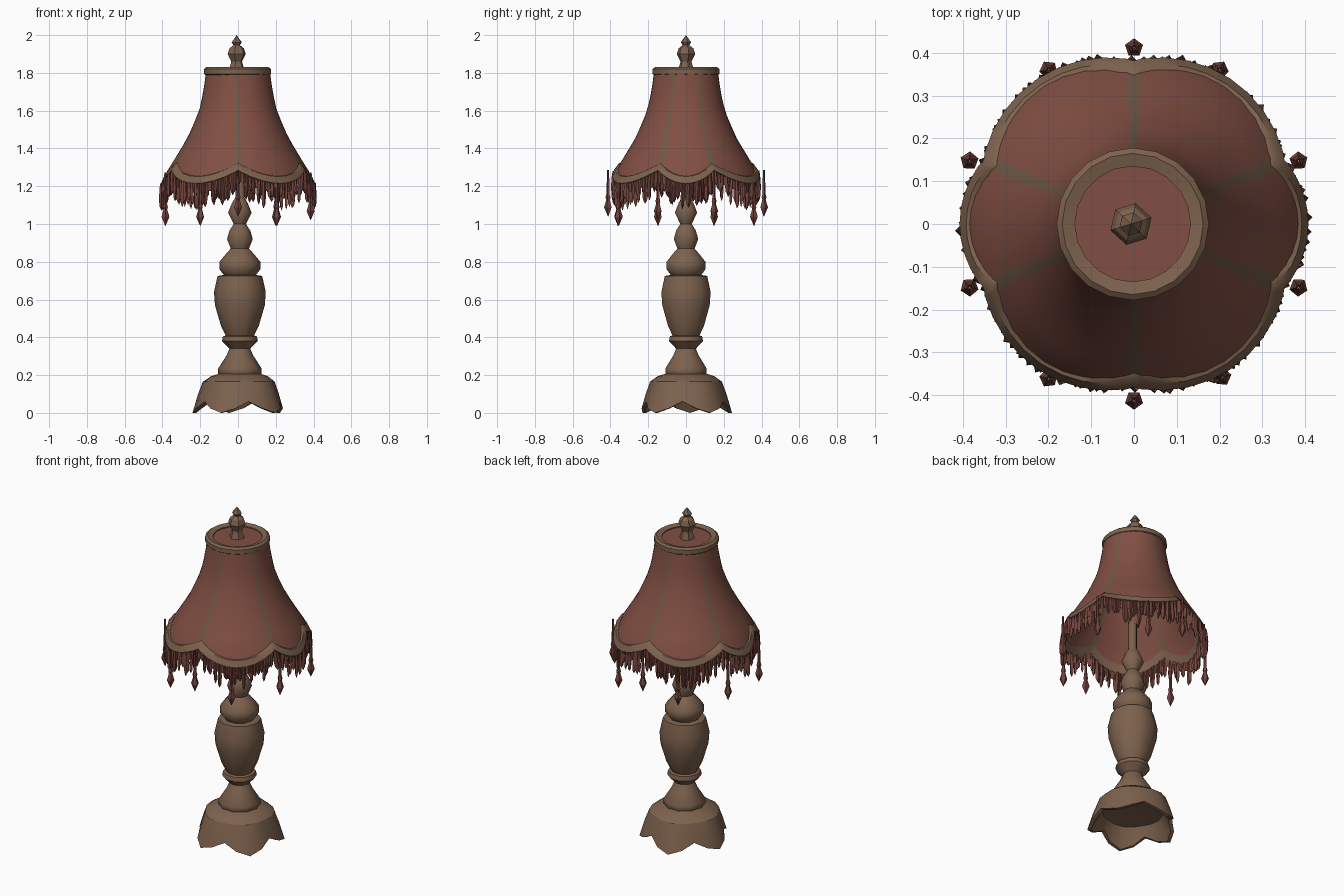
import bpy, bmesh, random
from math import sin, cos, pi, radians

random.seed(4)
if "Cube" in bpy.data.objects:
    bpy.data.objects.remove(bpy.data.objects["Cube"], do_unlink=True)


def material(name, colour):
    mat = bpy.data.materials.new(name)
    mat.use_nodes = True
    mat.diffuse_color = (*colour, 1)
    shader = next(n for n in mat.node_tree.nodes if n.type == 'BSDF_PRINCIPLED')
    shader.inputs["Base Color"].default_value = (*colour, 1)
    return mat


tan = material("antique tan", (0.205, 0.122, 0.075))
seam = material("seam brown", (0.16, 0.097, 0.06))
red = material("dusty red cloth", (0.22, 0.078, 0.056))
fringe_red = material("fringe red", (0.17, 0.056, 0.044))


def polar(r, angle, z, cx=0, cy=0):
    return (cx + r * cos(angle), cy + r * sin(angle), z)


def circle(r, z, sides, cx=0, cy=0, turn=0):
    return [polar(r, turn + 2 * pi * k / sides, z, cx, cy) for k in range(sides)]


def loft(bm, rings, closed=False, rule=None):
    """Skin a stack of equal rings; rule(column) gives a material index."""
    rows = [[bm.verts.new(p) for p in ring] for ring in rings]
    n = len(rows[0])
    pairs = list(zip(rows, rows[1:]))
    if closed:
        pairs.append((rows[-1], rows[0]))
    for a, b in pairs:
        for j in range(n):
            k = (j + 1) % n
            face = bm.faces.new((a[j], b[j], b[k], a[k]))
            face.material_index = rule(j) if rule else 0
    return rows


def finish(name, bm, mats, smooth=None):
    bmesh.ops.remove_doubles(bm, verts=bm.verts, dist=0.0001)
    mesh = bpy.data.meshes.new(name)
    bm.to_mesh(mesh)
    bm.free()
    obj = bpy.data.objects.new(name, mesh)
    bpy.context.collection.objects.link(obj)
    for m in mats:
        mesh.materials.append(m)
    if smooth:
        bpy.ops.object.select_all(action='DESELECT')
        obj.select_set(True)
        bpy.context.view_layer.objects.active = obj
        bpy.ops.object.shade_smooth_by_angle(angle=radians(smooth))
    return obj


def lathe(name, profile, sides, mat, cx=0, cy=0, smooth=None, turn=0):
    """Turn a top-to-bottom list of (radius, height)."""
    bm = bmesh.new()
    loft(bm, [circle(r, z, sides, cx, cy, turn) for r, z in profile])
    return finish(name, bm, [mat], smooth)


# Turned column
column = [(.024, 1.30), (.024, 1.14), (.042, 1.11), (.062, 1.06), (.032, 1.0),
          (.055, .965), (.068, .92), (.048, .87), (.075, .84), (.108, .80),
          (.108, .76), (.085, .73), (.118, .725), (.137, .64), (.132, .57),
          (.10, .46), (.075, .41), (.09, .405), (.095, .38), (.055, .34),
          (.07, .305), (.115, .235), (.115, .205), (.10, .19)]
lathe("column", column, 10, tan, cx=.01, smooth=50)

# Lamp holder and rod under the shade
lathe("bulb", [(0, 1.50), (.04, 1.47), (.055, 1.41), (.035, 1.33), (.03, 1.29),
               (0, 1.29)], 8, red, smooth=50)
lathe("shade_rod", [(.01, 1.83), (.01, 1.48)], 6, tan)

# Hollow five-footed base
FOOT_TURN = radians(31)
base_rows = [(.10, 0, .21, 0), (.15, 0, .195, 0), (.185, .01, .165, 0),
             (.205, .015, .10, 0), (.215, .035, .06, -.06), (.195, .035, .06, -.06),
             (.16, .01, .11, 0), (0, 0, .13, 0)]
bm = bmesh.new()
rings = []
for r, r_foot, z, z_foot in base_rows:
    ring = []
    for k in range(20):
        foot = (1, .6, 0, .6)[k % 4]
        ring.append(polar(r + r_foot * foot, FOOT_TURN + 2 * pi * k / 20,
                          z + z_foot * foot, .008, 0))
    rings.append(ring)
loft(bm, rings)
finish("footed_base", bm, [tan], 28)

# Shade outline: radius by height, and the scalloped hem between the ribs
OUTLINE = [(1.82, .168), (1.72, .18), (1.6, .205), (1.46, .265), (1.36, .325),
           (1.28, .375), (1.2, .403)]
RIBS = [radians(a) for a in (-90, -23, 23, 90, 157, 203, 270)]
SPAN = 8
columns = []
for a, b in zip(RIBS, RIBS[1:]):
    half = radians(2.8)
    columns += [a - half, a] + [a + half + (b - a - 2 * half) * k / SPAN
                                for k in range(SPAN)]
STEP = SPAN + 2


def shade_radius(z):
    for (z0, r0), (z1, r1) in zip(OUTLINE, OUTLINE[1:]):
        if z >= z1:
            return r0 + (r1 - r0) * (z0 - z) / (z0 - z1)
    return OUTLINE[-1][1]


def hem(angle):
    while angle < RIBS[0]:
        angle += 2 * pi
    while angle >= RIBS[-1]:
        angle -= 2 * pi
    for a, b in zip(RIBS, RIBS[1:]):
        if a <= angle < b:
            return 1.285 - .07 * sin(pi * (angle - a) / (b - a)) ** .9
    return 1.285


# Cloth shade with coloured rib columns
bm = bmesh.new()
rings = []
LEVELS = 9
for i in range(LEVELS + 1):
    ring = []
    for a in columns:
        z = 1.81 + (hem(a) - 1.81) * i / LEVELS
        ring.append(polar(shade_radius(z), a, z))
    rings.append(ring)
loft(bm, rings, rule=lambda j: 1 if j % STEP < 2 else 0)
finish("shade_cloth", bm, [red, seam], 40)

# Hem braid following the scallops
bm = bmesh.new()
rings = []
for dr, dz in [(-.006, .04), (.007, .036), (.010, .0), (-.004, -.004)]:
    rings.append([polar(shade_radius(hem(a) + dz) + dr, a, hem(a) + dz)
                  for a in columns])
loft(bm, rings, closed=True)
finish("hem_braid", bm, [tan], 50)

# Top rim and cloth cap
bm = bmesh.new()
loft(bm, [circle(r, z, 20, -.003) for r, z in
          [(.135, 1.822), (.165, 1.83), (.178, 1.82), (.178, 1.795), (.165, 1.785),
           (.135, 1.80)]], closed=True)
finish("top_rim", bm, [tan], 40)
lathe("top_cap", [(0, 1.816), (.14, 1.816), (.14, 1.806), (0, 1.806)], 20, red, cx=-.003)

# Finial
lathe("finial", [(0, 2.0), (.028, 1.962), (.018, 1.947), (.04, 1.93), (.05, 1.90),
                 (.03, 1.86), (.032, 1.85), (.043, 1.815)], 6, tan, cx=-.007, turn=.3)

# Ragged fringe: backing strip and pointed strands
bm = bmesh.new()
loft(bm, [[polar(shade_radius(hem(a)) + dr, a, hem(a) + dz) for a in columns]
          for dr, dz in [(0, .005), (.004, -.05)]])
STRANDS = 130
for k in range(STRANDS):
    a = 2 * pi * (k + random.uniform(-.3, .3)) / STRANDS
    top = hem(a)
    r = shade_radius(top) + random.uniform(-.004, .008)
    length = random.uniform(.07, .145)
    width = random.uniform(.009, .014)
    lean = random.uniform(-.025, .025)
    rings = []
    for t, w in [(0, .6), (.55, 1), (.85, .8), (1, .05)]:
        x, y, z = polar(r, a + lean * t, top - length * t)
        rings.append(circle(width * w, z, 4, x, y, a))
    loft(bm, rings)
finish("fringe", bm, [fringe_red])

# Hanging bead drops
bm = bmesh.new()
for angle, tip in [(90, 1.04), (61, .99), (21, 1.02), (-21, 1.02), (-60, .99),
                   (-90, 1.04), (-119, .99), (-159, .99), (159, .99), (119, .99)]:
    a = radians(angle)
    x, y, _ = polar(.412, a, 0)
    rows = [(.006, hem(a)), (.009, tip + .12), (.014, tip + .10), (.010, tip + .088),
            (.022, tip + .048), (.001, tip)]
    loft(bm, [circle(r, z, 5, x, y, a) for r, z in rows])
finish("bead_drops", bm, [fringe_red])
